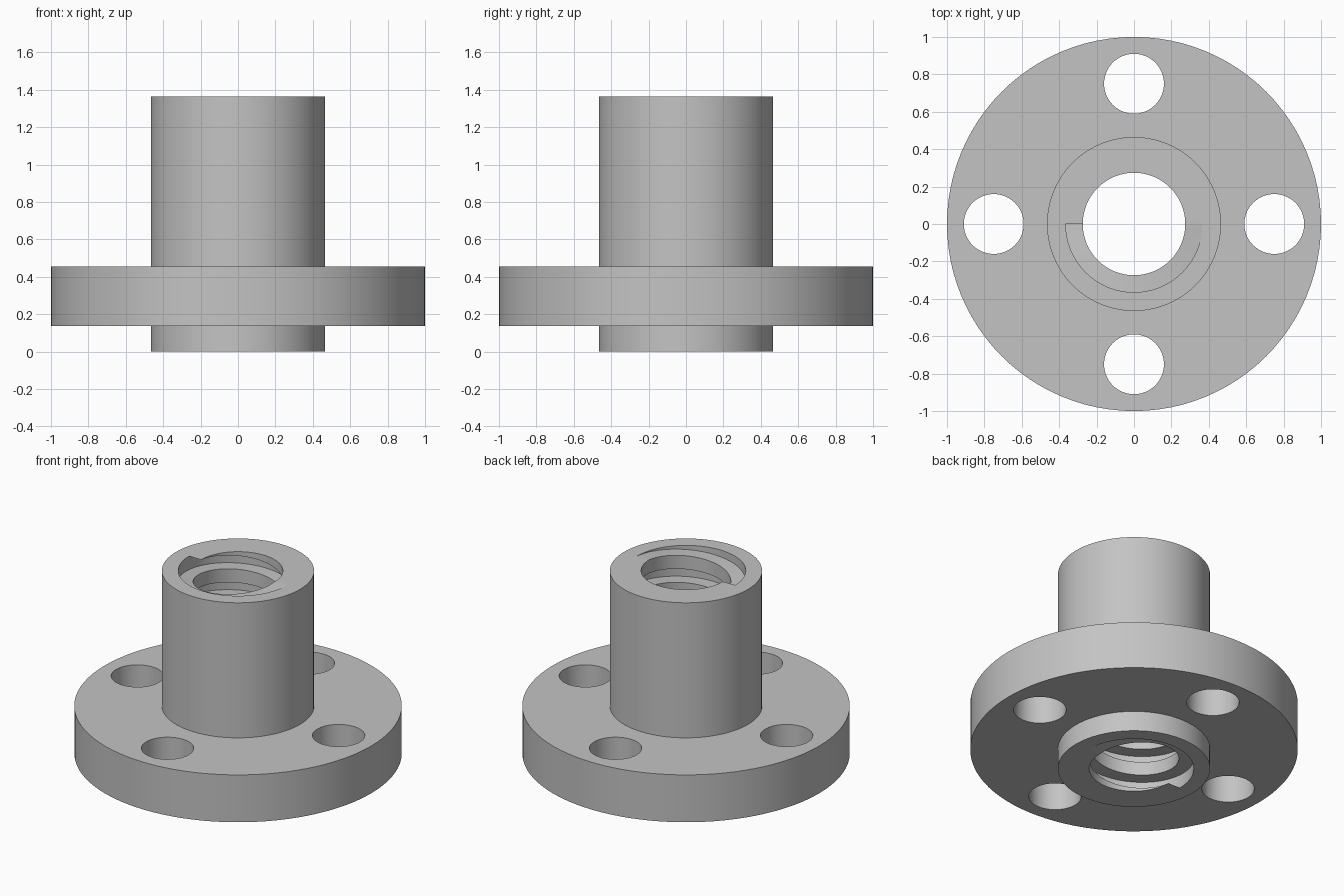
import bpy, bmesh
from math import sin, cos, pi, radians

if "Cube" in bpy.data.objects:
    bpy.data.objects.remove(bpy.data.objects["Cube"])

SEG = 96
HEIGHT = 1.365
BARREL_R, MAJOR_R, MINOR_R = 0.465, 0.365, 0.274
PITCH = HEIGHT / 7.5

metal = bpy.data.materials.new("light_grey_metal")
metal.use_nodes = True
grey = (0.55, 0.55, 0.55, 1)
metal.diffuse_color = grey
metal.node_tree.nodes["Principled BSDF"].inputs["Base Color"].default_value = grey


def finish(obj, bm):
    """Clean the mesh, keep hard rims and smooth the round walls."""
    bmesh.ops.remove_doubles(bm, verts=bm.verts, dist=1e-5)
    bmesh.ops.recalc_face_normals(bm, faces=bm.faces)
    bm.to_mesh(obj.data)
    bm.free()
    obj.data.materials.clear()
    obj.data.materials.append(metal)
    bpy.ops.object.select_all(action='DESELECT')
    obj.select_set(True)
    bpy.context.view_layer.objects.active = obj
    bpy.ops.object.shade_smooth_by_angle(angle=radians(30))


def pierced_disc(name, z0, z1, circles):
    """Extruded disc; circles are (x, y, radius), the first is the rim, the rest holes."""
    curve = bpy.data.curves.new(name, 'CURVE')
    curve.dimensions = '2D'
    curve.fill_mode = 'BOTH'
    curve.extrude = (z1 - z0) / 2
    for x, y, r in circles:
        spline = curve.splines.new('POLY')
        spline.points.add(SEG - 1)
        spline.use_cyclic_u = True
        for i, p in enumerate(spline.points):
            a = 2 * pi * i / SEG
            p.co = (x + r * cos(a), y + r * sin(a), 0, 1)
    temp = bpy.data.objects.new(name + "_outline", curve)
    bpy.context.collection.objects.link(temp)
    bpy.context.view_layer.update()
    evaluated = temp.evaluated_get(bpy.context.evaluated_depsgraph_get())
    mesh = bpy.data.meshes.new_from_object(evaluated)
    bpy.data.objects.remove(temp)
    obj = bpy.data.objects.new(name, mesh)
    bpy.context.collection.objects.link(obj)
    bm = bmesh.new()
    bm.from_mesh(mesh)
    bmesh.ops.translate(bm, verts=bm.verts, vec=(0, 0, (z0 + z1) / 2))
    finish(obj, bm)


# Barrel tube and bolt flange
pierced_disc("barrel", 0, HEIGHT, [(0, 0, BARREL_R), (0, 0, MAJOR_R)])
bolts = [(0.75 * cos(k * pi / 2), 0.75 * sin(k * pi / 2), 0.16) for k in range(4)]
pierced_disc("flange", 0.136, 0.455, [(0, 0, 1), (0, 0, BARREL_R - 0.03)] + bolts)

# Square internal thread: right-handed ridge trimmed flush with both ends
bm = bmesh.new()
previous = None
for i in range(-SEG // 2, int(SEG * 7.5) + 1):
    a = 2 * pi * i / SEG
    base = PITCH * i / SEG
    low = min(max(base, 0), HEIGHT)
    high = min(max(base + PITCH / 2, 0), HEIGHT)
    section = [bm.verts.new((r * cos(a), r * sin(a), z)) for r, z in
               ((MAJOR_R, low), (MINOR_R, low), (MINOR_R, high), (MAJOR_R, high))]
    if previous:
        for k in range(4):
            n = (k + 1) % 4
            bm.faces.new((previous[k], previous[n], section[n], section[k]))
    previous = section
thread = bpy.data.objects.new("internal_thread", bpy.data.meshes.new("internal_thread"))
bpy.context.collection.objects.link(thread)
finish(thread, bm)
